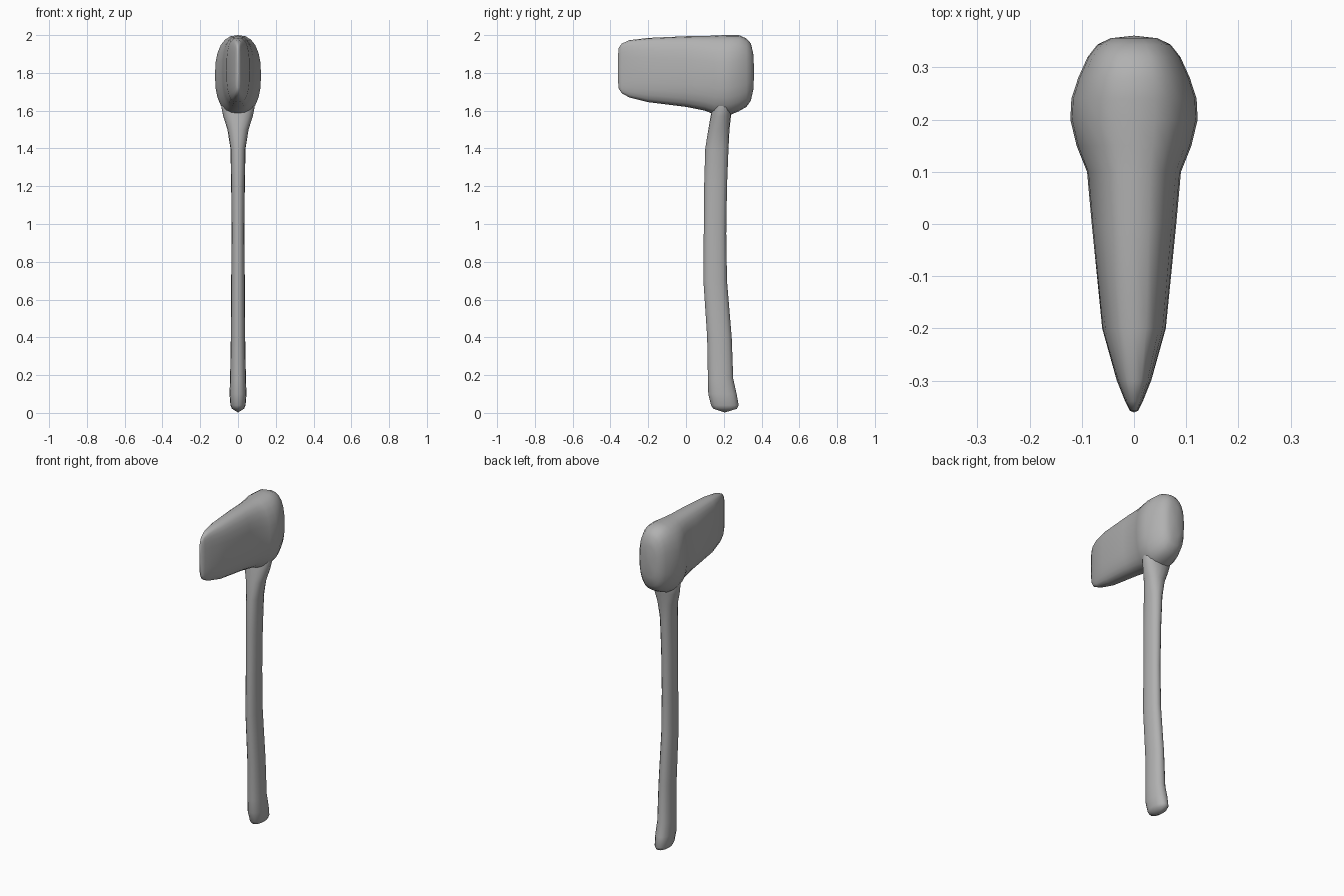
import bpy, bmesh
from math import sin, cos, pi

# Dark grey for the whole axe
grey = bpy.data.materials.new("dark_grey")
grey.diffuse_color = (0.44, 0.44, 0.44, 1)


def spow(v, e):
    return (abs(v) ** e) * (1 if v >= 0 else -1)


def loft(name, rings, start=None, end=None, angle=60):
    """Skin a list of closed rings; start/end are optional tip points."""
    bm = bmesh.new()
    vr = [[bm.verts.new(p) for p in r] for r in rings]
    n = len(vr[0])
    for a, b in zip(vr, vr[1:]):
        for i in range(n):
            j = (i + 1) % n
            bm.faces.new((a[i], a[j], b[j], b[i]))
    for r, tip in ((vr[0], start), (vr[-1], end)):
        if tip:
            t = bm.verts.new(tip)
            for i in range(n):
                bm.faces.new((r[i], r[(i + 1) % n], t))
    bmesh.ops.recalc_face_normals(bm, faces=bm.faces)
    me = bpy.data.meshes.new(name)
    bm.to_mesh(me)
    bm.free()
    me.materials.append(grey)
    ob = bpy.data.objects.new(name, me)
    bpy.context.collection.objects.link(ob)
    bpy.context.view_layer.objects.active = ob
    ob.select_set(True)
    bpy.ops.object.shade_smooth_by_angle(angle=angle * pi / 180)
    ob.select_set(False)
    return ob


def ring(n, power, place):
    e = 2 / power
    return [place(spow(cos(2 * pi * i / n), e), spow(sin(2 * pi * i / n), e)) for i in range(n)]


# Handle: z, front y, back y, half width; flares where it enters the head
handle = [
    (0.022, 0.145, 0.270, 0.032), (0.04, 0.133, 0.279, 0.040), (0.10, 0.118, 0.268, 0.045),
    (0.18, 0.116, 0.250, 0.042), (0.40, 0.112, 0.242, 0.038),
    (0.70, 0.092, 0.217, 0.036), (0.95, 0.094, 0.213, 0.034),
    (1.20, 0.096, 0.217, 0.036), (1.40, 0.102, 0.225, 0.040),
    (1.50, 0.118, 0.230, 0.056), (1.57, 0.130, 0.238, 0.078),
    (1.62, 0.140, 0.243, 0.088), (1.66, 0.145, 0.240, 0.085),
]
loft("handle",
     [ring(16, 2.2, lambda u, v: (u * w, (a + b) / 2 + v * (b - a) / 2, z)) for z, a, b, w in handle],
     start=(0, 0.205, 0.002), angle=80)

# Head: y, half width, bottom z, top z, squareness, from cutting edge to poll
head = [
    (-0.358, 0.008, 1.72, 1.93, 3.4), (-0.340, 0.017, 1.692, 1.955, 3.2),
    (-0.300, 0.033, 1.670, 1.973, 3.0), (-0.200, 0.061, 1.645, 1.985, 2.8),
    (0.000, 0.081, 1.620, 1.994, 2.6), (0.100, 0.090, 1.600, 1.996, 2.5),
    (0.150, 0.110, 1.580, 1.997, 2.4), (0.200, 0.122, 1.575, 2.000, 2.4),
    (0.240, 0.120, 1.580, 2.000, 2.4),
    (0.280, 0.107, 1.597, 2.000, 2.5), (0.320, 0.089, 1.620, 1.982, 2.5),
    (0.344, 0.070, 1.655, 1.955, 2.5), (0.356, 0.045, 1.710, 1.900, 2.4),
]
loft("axe_head",
     [ring(24, p, lambda u, v: (u * w, y, (b + t) / 2 + v * (t - b) / 2)) for y, w, b, t, p in head],
     start=(0, -0.361, 1.825), end=(0, 0.361, 1.805))
